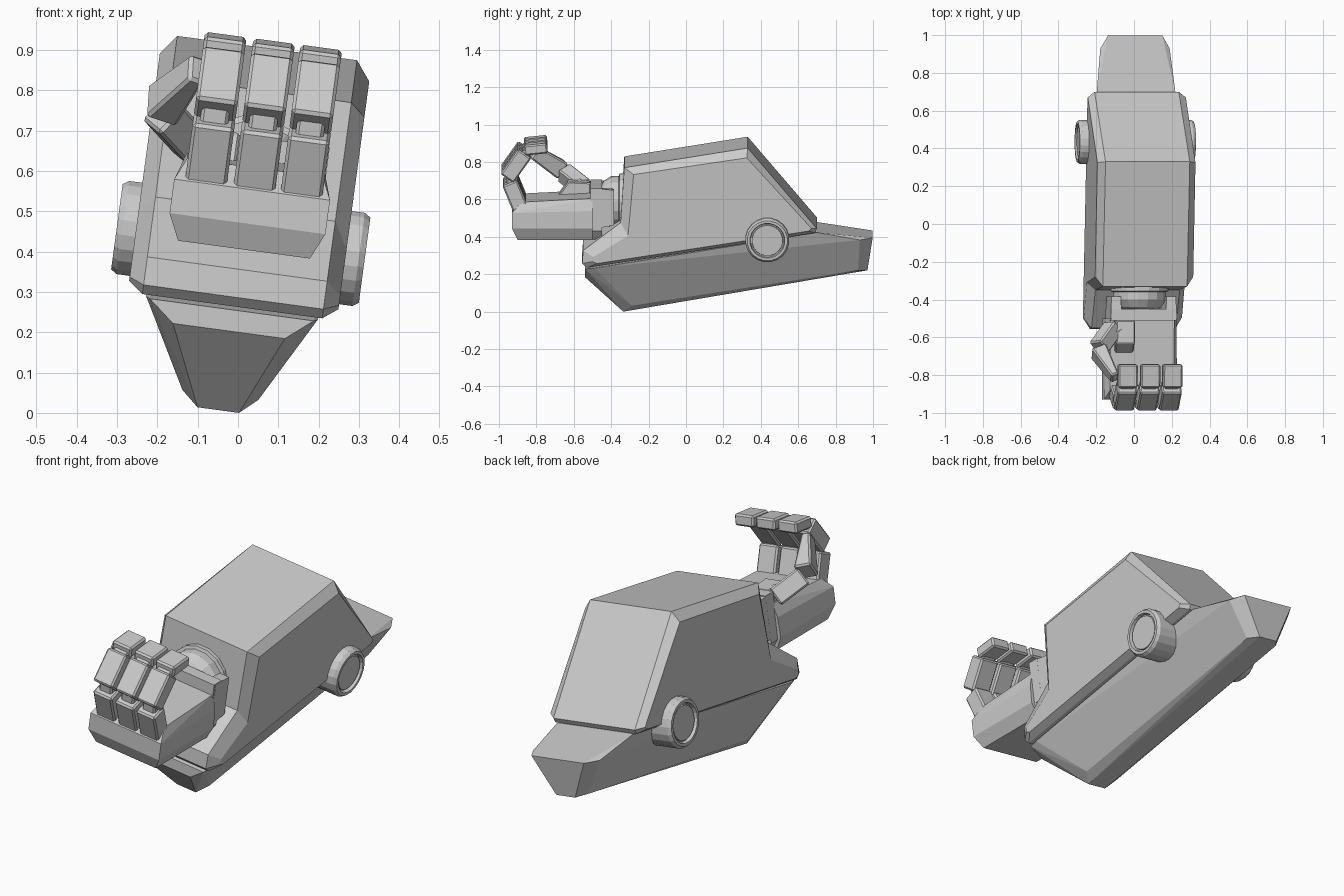
import bpy, bmesh, math
from mathutils import Matrix, Vector

if "Cube" in bpy.data.objects:
    bpy.data.objects.remove(bpy.data.objects["Cube"])

# The whole arm is rolled slightly about its long (y) axis
ROLL = Matrix.Translation((-0.05, 0, 0)) @ Matrix.Rotation(math.radians(7.7), 4, 'Y')


def finish(name, bm, bevel=0):
    bmesh.ops.recalc_face_normals(bm, faces=bm.faces)
    me = bpy.data.meshes.new(name)
    bm.to_mesh(me)
    bm.free()
    ob = bpy.data.objects.new(name, me)
    bpy.context.collection.objects.link(ob)
    ob.matrix_world = ROLL
    if bevel:
        mod = ob.modifiers.new("chamfer", 'BEVEL')
        mod.width, mod.segments = bevel, 1
    return ob


def skin(name, rings, bevel=0):
    """Join matching closed rings and cap the two ends."""
    bm = bmesh.new()
    vr = [[bm.verts.new(p) for p in r] for r in rings]
    n = len(vr[0])
    for a, b in zip(vr, vr[1:]):
        for i in range(n):
            j = (i + 1) % n
            bm.faces.new((a[i], a[j], b[j], b[i]))
    bm.faces.new(vr[0])
    bm.faces.new(vr[-1])
    return finish(name, bm, bevel)


def hull(name, half, cx=0, bevel=0):
    """Convex solid from points mirrored across x = cx."""
    bm = bmesh.new()
    for x, y, z in half:
        for s in (-1, 1):
            bm.verts.new((cx + s * x, y, z))
    res = bmesh.ops.convex_hull(bm, input=bm.verts)
    junk = [v for v in bm.verts if not v.link_faces]
    bmesh.ops.delete(bm, geom=junk, context='VERTS')
    bmesh.ops.dissolve_limit(bm, angle_limit=math.radians(4),
                             verts=bm.verts, edges=bm.edges)
    return finish(name, bm, bevel)


def lathe(name, profile, matrix, sides):
    """Revolve (radius, height) pairs about local z, placed by matrix."""
    rings = [[matrix @ Vector((r * math.cos(2 * math.pi * (i + .5) / sides),
                               r * math.sin(2 * math.pi * (i + .5) / sides), h))
              for i in range(sides)] for r, h in profile]
    return skin(name, rings)


def bar(name, p, q, size0, size1, side=(1, 0, 0), bevel=0.008):
    """Tapered box from p to q; sizes are (width, thickness)."""
    p, q = Vector(p), Vector(q)
    d = (q - p).normalized()
    a = Vector(side)
    a = (a - d * a.dot(d)).normalized()
    b = d.cross(a)
    rings = [[c + a * (sx * w / 2) + b * (sy * t / 2)
              for sx, sy in ((-1, -1), (1, -1), (1, 1), (-1, 1))]
             for c, (w, t) in ((p, size0), (q, size1))]
    return skin(name, rings, bevel)


# Upper forearm shell: side profile with chamfered side panels
outer = [(-.33, .807), (.33, .913), (.70, .478), (.69, .455),
         (-.53, .267), (-.555, .29), (-.55, .36), (-.35, .51)]
inner = [(-.28, .775), (.325, .865), (.67, .485), (.655, .47),
         (-.475, .295), (-.50, .305), (-.495, .33), (-.31, .445)]
skin("forearm_shell", [[(x, y, z) for y, z in prof] for x, prof in
     ((-.262, inner), (-.225, outer), (.225, outer), (.262, inner))])

# Lower keel below the shell, running out behind it
hull("forearm_keel", [
    (.052, -.335, .007), (.095, -.29, .045), (.052, .97, .23), (.09, .92, .235),
    (.14, -.54, .205), (.175, -.49, .215), (.205, -.54, .258), (.215, -.49, .263),
    (.21, .70, .455), (.185, .93, .412), (.145, .998, .418)])

# Elbow discs with a recessed face
for s, label in ((-1, "left"), (1, "right")):
    m = Matrix.Translation((0, .435, .424)) @ Matrix.Rotation(s * math.pi / 2, 4, 'Y')
    lathe("elbow_disc_" + label, [(.118, .10), (.118, .295), (.108, .310),
          (.094, .310), (.090, .292), (.084, .292), (.082, .302)], m, 20)

# Wrist ball joint, axis pointing forward
m = Matrix.Translation((0, 0, .59)) @ Matrix.Rotation(math.pi / 2, 4, 'X')
lathe("wrist_joint", [(.155, .30), (.155, .355), (.14, .36), (.14, .40),
                      (.115, .44), (.06, .475)], m, 16)

# Wrist fork: plate and two cheeks
hull("wrist_plate", [(.175, -.51, .46), (.175, -.51, .69), (.14, -.51, .41),
                     (.175, -.45, .46), (.175, -.45, .69), (.14, -.45, .41)], .01)
for s, label in ((-1, "left"), (1, "right")):
    hull("wrist_cheek_" + label, [(.03, -.50, .47), (.03, -.50, .69),
         (.025, -.385, .49), (.025, -.385, .68)], .01 + s * .147)

# Palm
hull("palm", [(.165, -.90, .41), (.165, -.50, .41), (.195, -.93, .475),
              (.195, -.93, .56), (.195, -.50, .475), (.19, -.50, .57),
              (.17, -.88, .615), (.17, -.50, .635)], .01)

# Three curled fingers, three segments each
path = [((-.882, .57), (-.942, .718), .085), ((-.957, .742), (-.862, .876), .085),
        ((-.865, .893), (-.742, .906), .055)]
for f, x in enumerate((-.106, .015, .133), 1):
    for k, ((y0, z0), (y1, z1), t) in enumerate(path, 1):
        bar(f"finger_{f}_segment_{k}", (x, y0, z0), (x, y1, z1),
            (.104, t), (.104, t))
    bar(f"finger_{f}_lower_hinge", (x, -.93, .69), (x, -.94, .77), (.07, .05), (.07, .05))
    bar(f"finger_{f}_upper_hinge", (x, -.875, .85), (x, -.84, .893), (.08, .04), (.08, .04))

# Thumb: base block on the palm, then two segments curling to the fingers
hull("thumb_base", [(.05, -.69, .61), (.05, -.63, .695), (.05, -.51, .69),
                    (.05, -.51, .61)], -.088, .006)
bar("thumb_root", (-.10, -.54, .645), (-.16, -.57, .66), (.07, .07), (.07, .07))
bar("thumb_segment_1", (-.145, -.545, .645), (-.235, -.655, .72),
    (.09, .085), (.09, .085), (0, -.5, 1))
bar("thumb_segment_2", (-.24, -.67, .735), (-.165, -.815, .84),
    (.10, .085), (.075, .04), (0, .5, 1))
